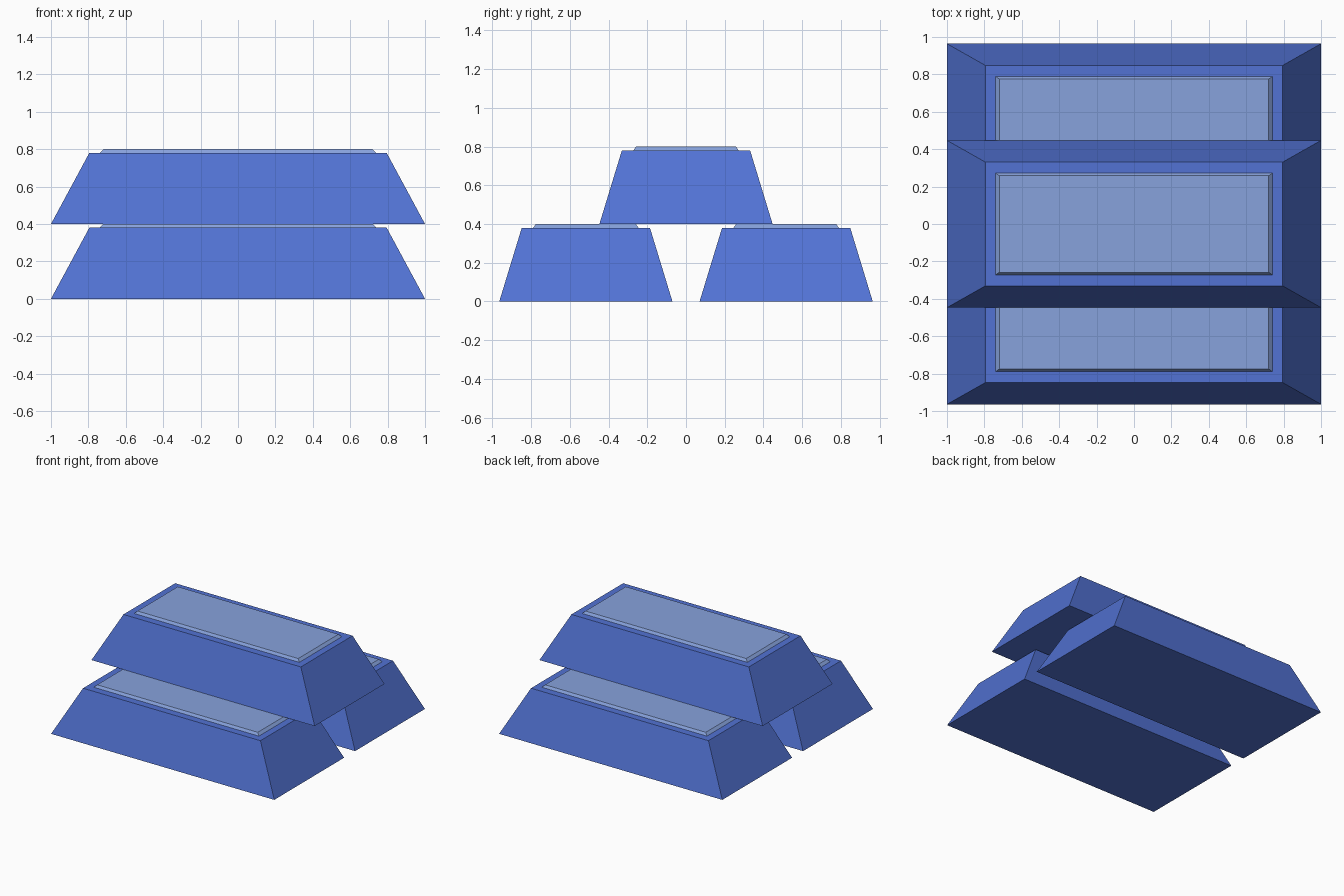
import bpy
import bmesh

cube = bpy.data.objects.get("Cube")
if cube:
    bpy.data.objects.remove(cube, do_unlink=True)


def make_material(name, color):
    mat = bpy.data.materials.new(name)
    mat.use_nodes = True
    mat.diffuse_color = color
    mat.node_tree.nodes["Principled BSDF"].inputs["Base Color"].default_value = color
    return mat


bar_blue = make_material("ingot blue", (0.084, 0.171, 0.658, 1))
panel_blue = make_material("pale panel blue", (0.245, 0.365, 0.72, 1))


def tapered_block(name, location, bottom, top, height, mat):
    """Box standing on its location, with bottom and top half sizes."""
    bm = bmesh.new()
    bmesh.ops.create_cube(bm, size=2)
    for v in bm.verts:
        half = top if v.co.z > 0 else bottom
        v.co.x *= half[0]
        v.co.y *= half[1]
        v.co.z = height if v.co.z > 0 else 0
    mesh = bpy.data.meshes.new(name)
    bm.to_mesh(mesh)
    bm.free()
    mesh.materials.append(mat)
    obj = bpy.data.objects.new(name, mesh)
    obj.location = location
    bpy.context.collection.objects.link(obj)
    return obj


# Two ingots side by side with a third resting on top
BAR_HEIGHT, PANEL_HEIGHT = 0.38, 0.02
for label, y, z in (("front", -0.517, 0), ("back", 0.517, 0), ("upper", 0, 0.4)):
    bar = tapered_block(label + "_ingot", (0, y, z),
                        (1, 0.447), (0.795, 0.331), BAR_HEIGHT, bar_blue)
    # Raised bevelled panel on the ingot's top
    panel = tapered_block(label + "_ingot_panel", (0, 0, BAR_HEIGHT),
                          (0.74, 0.272), (0.72, 0.258), PANEL_HEIGHT, panel_blue)
    panel.parent = bar
